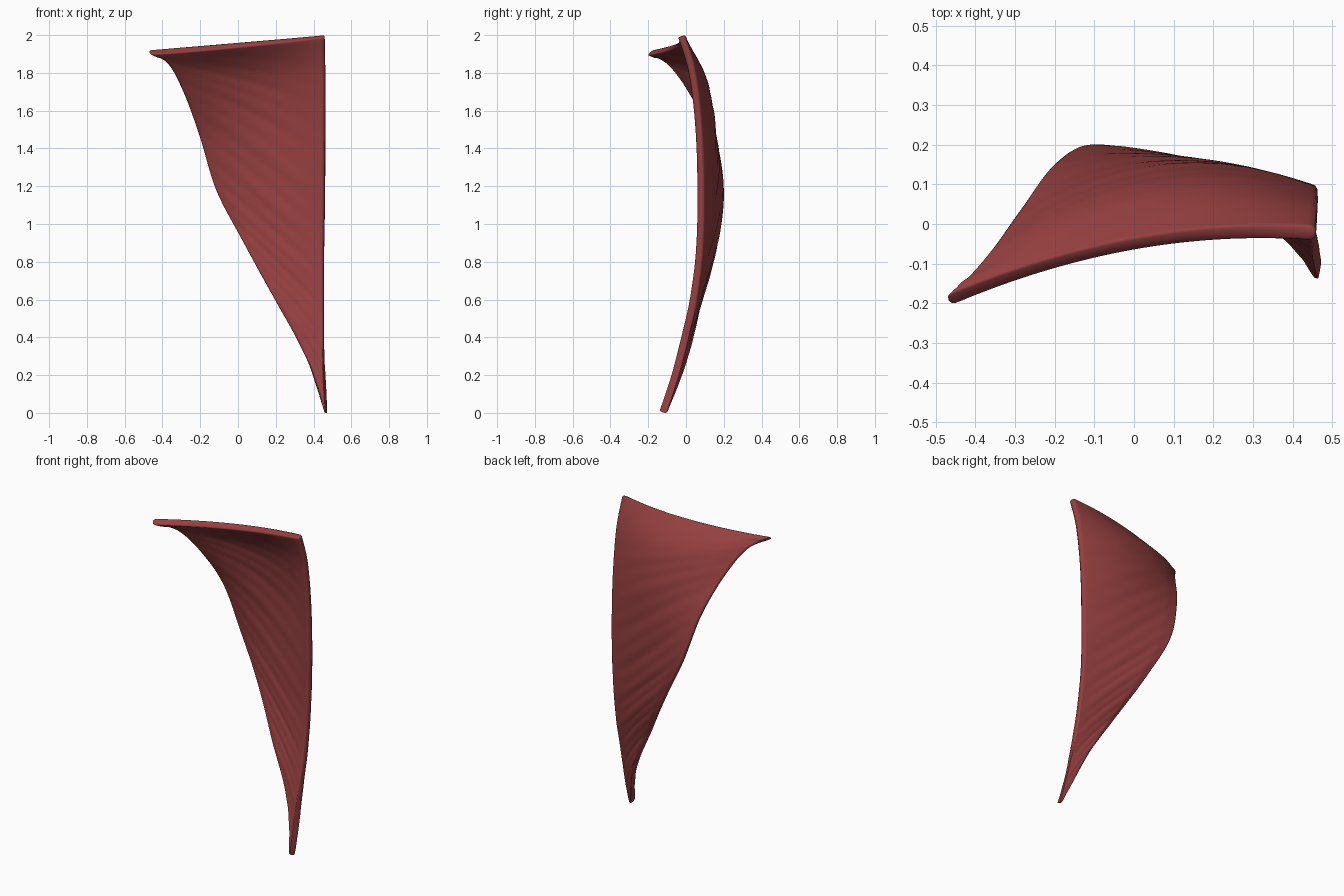
import bpy, math
from mathutils import Vector

if "Cube" in bpy.data.objects:
    bpy.data.objects.remove(bpy.data.objects["Cube"])

# Fibre rows, top to bottom: lateral edge, middle, medial edge of the sheet
ROWS = [
    ((-.472, -.195, 1.907), (.00, -.052, 1.950), (.460, -.024, 1.997)),
    ((-.372, -.092, 1.850), (.04, .066, 1.81), (.463, .030, 1.80)),
    ((-.290, .022, 1.700), (.10, .126, 1.60), (.461, .064, 1.50)),
    ((-.205, .140, 1.470), (.13, .147, 1.30), (.460, .076, 1.15)),
    ((-.115, .190, 1.180), (.17, .138, 1.00), (.456, .069, .85)),
    ((.030, .156, .900), (.25, .099, .74), (.455, .038, .60)),
    ((.195, .070, .600), (.33, .036, .50), (.454, -.006, .40)),
    ((.358, -.005, .300), (.41, -.032, .24), (.458, -.058, .20)),
    ((.458, -.120, .004), (.463, -.121, .003), (.468, -.122, .002)),
]
ROWS = [[Vector(p) for p in r] for r in ROWS]
NU, STEPS = 36, 12


def spline(i, t, k):
    """Smooth curve through control column k."""
    n = len(ROWS) - 1
    a, b, c, d = (ROWS[min(max(j, 0), n)][k] for j in (i - 1, i, i + 1, i + 2))
    return .5 * (2*b + (c - a)*t + (2*a - 5*b + 4*c - d)*t*t
                 + (3*b - a - 3*c + d)*t**3)


def across(l, m, r, u):
    """Parabola through the three points of a fibre row."""
    return l*(1 - u)*(1 - 2*u) + m*4*u*(1 - u) + r*u*(2*u - 1)


# Curved triangular sheet with shallow fibre ridges
verts, faces, weights = [], [], []
total = (len(ROWS) - 1) * STEPS
for j in range(total + 1):
    i = min(j // STEPS, len(ROWS) - 2)
    t = j / STEPS - i
    l, m, r = (spline(i, t, k) for k in range(3))
    for a in range(NU + 1):
        u = a / NU
        p = across(l, m, r, u)
        fade = math.sin(math.pi * u) * math.sin(math.pi * j / total)
        s = j - 9 * u      # ridges run diagonally, fanning from the tip
        p.y += .002 * fade * (math.sin(s * 1.3) + math.sin(s * .57 + 2))
        verts.append(p)
        # thinner towards the free lateral edge
        weights.append(1 if j < 6 else .6 + .4 * min(1, u / .15))
W = NU + 1
for j in range(total):
    for a in range(NU):
        q = j * W + a
        faces.append((q, q + W, q + W + 1, q + 1))

mesh = bpy.data.meshes.new("muscle_sheet")
mesh.from_pydata(verts, [], faces)
sheet = bpy.data.objects.new("muscle_sheet", mesh)
bpy.context.collection.objects.link(sheet)
group = sheet.vertex_groups.new(name="thickness")
for n, w in enumerate(weights):
    group.add([n], w, 'REPLACE')

# Thickness and rounded rim
solid = sheet.modifiers.new("thickness", 'SOLIDIFY')
solid.thickness = .04
solid.offset = 0
solid.vertex_group = "thickness"
sub = sheet.modifiers.new("rounding", 'SUBSURF')
sub.levels = sub.render_levels = 1

mat = bpy.data.materials.new("muscle_red")
mat.diffuse_color = (.30, .05, .05, 1)
mat.use_nodes = True
mat.node_tree.nodes["Principled BSDF"].inputs["Base Color"].default_value = mat.diffuse_color
mesh.materials.append(mat)
bpy.context.view_layer.objects.active = sheet
sheet.select_set(True)
bpy.ops.object.shade_smooth()
